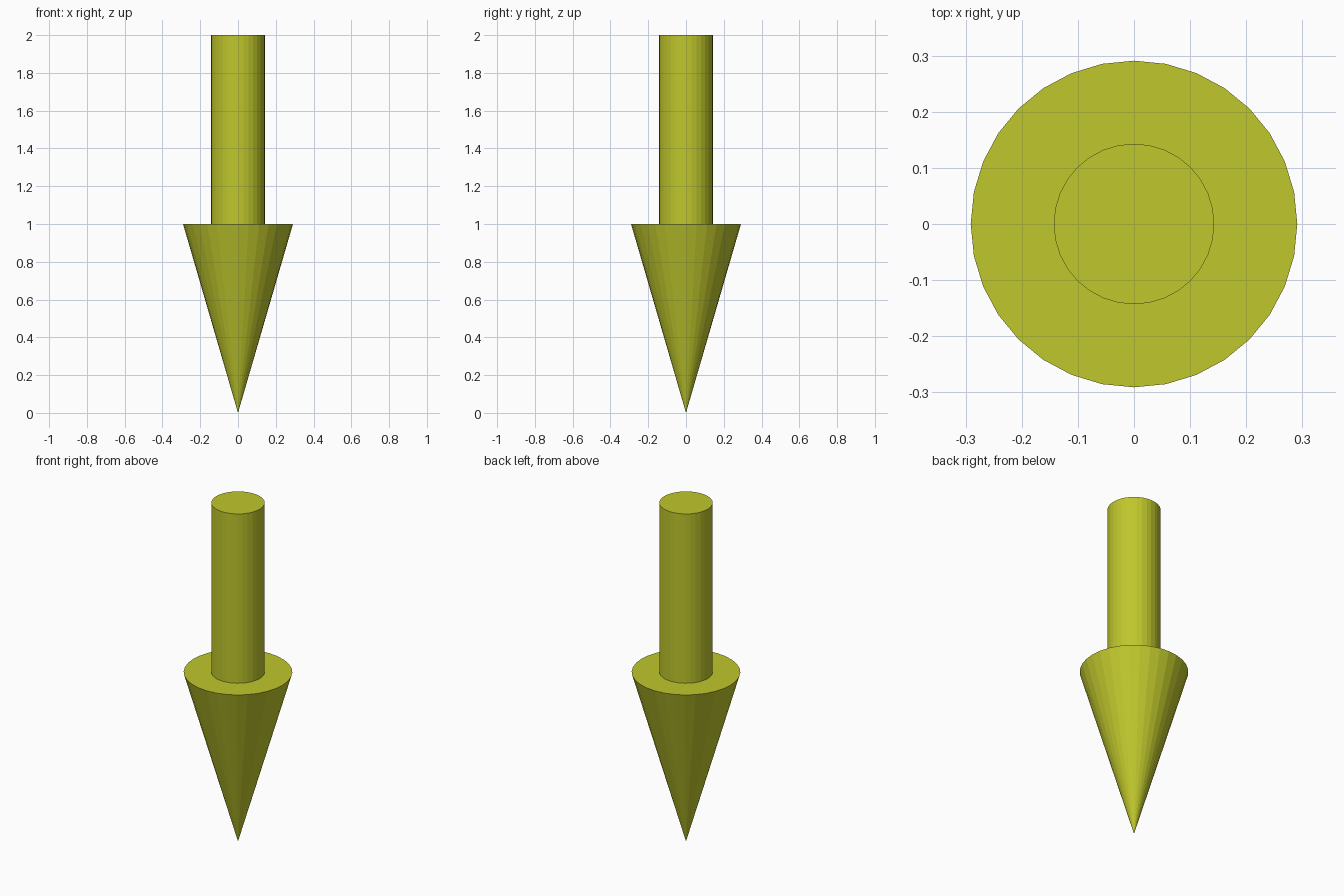
import bpy

if "Cube" in bpy.data.objects:
    bpy.data.objects.remove(bpy.data.objects["Cube"])

SIDES = 32

mat = bpy.data.materials.new("olive_yellow")
mat.diffuse_color = (0.52, 0.57, 0.025, 1)
mat.use_nodes = True
mat.node_tree.nodes["Principled BSDF"].inputs["Base Color"].default_value = mat.diffuse_color


def round_part(name, r_bottom, r_top, z0, z1):
    bpy.ops.mesh.primitive_cone_add(vertices=SIDES, radius1=r_bottom, radius2=r_top,
                                    depth=z1 - z0, location=(0, 0, (z0 + z1) / 2))
    obj = bpy.context.object
    obj.name = name
    obj.data.materials.append(mat)
    return obj


# Pointed head, tip resting on the floor
round_part("arrow_head", 0, 0.291, 0, 1)

# Straight shaft rising from the head
round_part("arrow_shaft", 0.143, 0.143, 1, 2)
